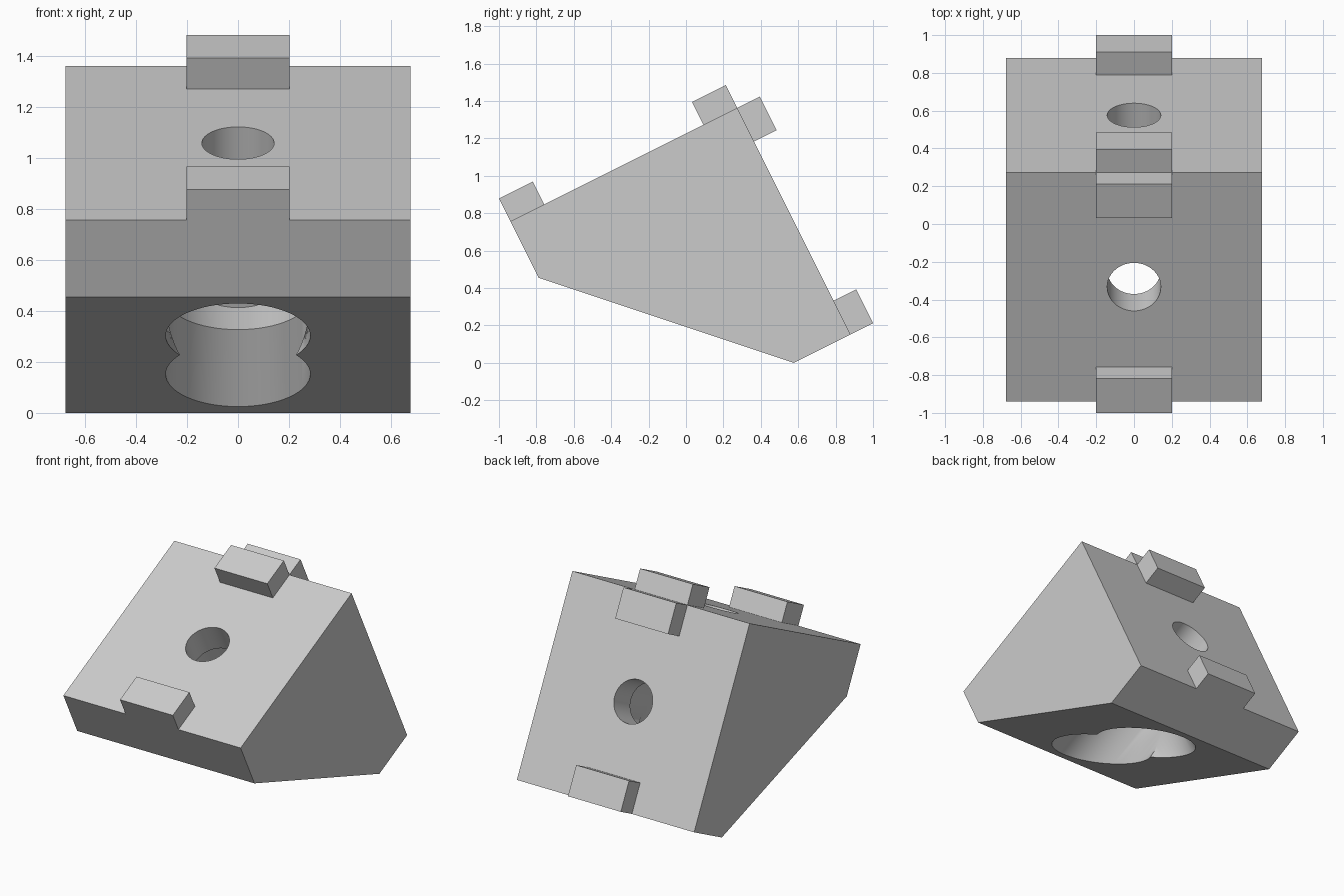
import bpy, bmesh, math
from mathutils import Matrix

cube = bpy.data.objects.get("Cube")
if cube:
    bpy.data.objects.remove(cube)

# Bracket dimensions: the two mounting faces meet at a right angle
LEG = 1.355          # length of each mounting face, also the width
LIP = 0.338          # short outer edge of each leg
WALL = 0.2           # material left under each counterbore
MID = LEG / 2
TAB_W, TAB_L, TAB_H = 0.404, 0.202, 0.1357
HOLE_R, BORE_R = 0.142, 0.284

# Local y and z run along the two mounting faces, away from their corner
PLACE = (Matrix.Translation((0, 0.273, 1.363))
         @ Matrix.Rotation(math.atan2(-1, -2), 4, 'X'))

grey = bpy.data.materials.new("light grey")
grey.use_nodes = True
grey.diffuse_color = (0.6, 0.6, 0.6, 1)
grey.node_tree.nodes["Principled BSDF"].inputs["Base Color"].default_value = (0.6, 0.6, 0.6, 1)


def make_object(name, bm):
    bmesh.ops.recalc_face_normals(bm, faces=bm.faces[:])
    mesh = bpy.data.meshes.new(name)
    bm.to_mesh(mesh)
    bm.free()
    mesh.materials.append(grey)
    obj = bpy.data.objects.new(name, mesh)
    bpy.context.collection.objects.link(obj)
    obj.matrix_world = PLACE
    return obj


def select_only(obj):
    bpy.ops.object.select_all(action='DESELECT')
    obj.select_set(True)
    bpy.context.view_layer.objects.active = obj


def prism(name, profile, width):
    """Profile in local y, z extruded evenly to both sides of x = 0."""
    bm = bmesh.new()
    face = bm.faces.new([bm.verts.new((-width / 2, y, z)) for y, z in profile])
    out = bmesh.ops.extrude_face_region(bm, geom=[face])
    verts = [v for v in out["geom"] if isinstance(v, bmesh.types.BMVert)]
    bmesh.ops.translate(bm, verts=verts, vec=(width, 0, 0))
    return make_object(name, bm)


def cut_cylinder(target, radius, start, end, along_y):
    """Cut a round hole along one leg direction, centred on the other leg."""
    turn = Matrix.Rotation(-math.pi / 2, 4, 'X') if along_y else Matrix.Identity(4)
    mid = (start + end) / 2
    centre = (0, mid, MID) if along_y else (0, MID, mid)
    bm = bmesh.new()
    bmesh.ops.create_cone(bm, cap_ends=True, segments=64, radius1=radius, radius2=radius,
                          depth=end - start, matrix=Matrix.Translation(centre) @ turn)
    cutter = make_object("hole_cutter", bm)
    cutter.hide_render = True
    bpy.context.view_layer.update()
    select_only(target)
    mod = target.modifiers.new("hole", 'BOOLEAN')
    mod.operation = 'DIFFERENCE'
    mod.solver = 'EXACT'
    mod.object = cutter
    bpy.ops.object.modifier_apply(modifier=mod.name)
    bpy.data.objects.remove(cutter)


# Wedge-shaped body
body = prism("bracket_body",
             [(0, 0), (LEG, 0), (LEG, LIP), (LIP, LEG), (0, LEG)], LEG)

# Crossing counterbores from the sloped side, then the screw holes
for along_y in (False, True):
    cut_cylinder(body, BORE_R, WALL, 2, along_y)
for along_y in (False, True):
    cut_cylinder(body, HOLE_R, -0.2, WALL + 0.1, along_y)
select_only(body)
bpy.ops.object.shade_smooth_by_angle(angle=math.radians(30))

# Locating tabs at both ends of each mounting face
for end, start in (("upper", 0), ("lower", LEG - TAB_L)):
    rect = [(start, 0), (start + TAB_L, 0), (start + TAB_L, -TAB_H), (start, -TAB_H)]
    prism(f"front_{end}_tab", rect, TAB_W)
    prism(f"back_{end}_tab", [(z, y) for y, z in rect], TAB_W)
